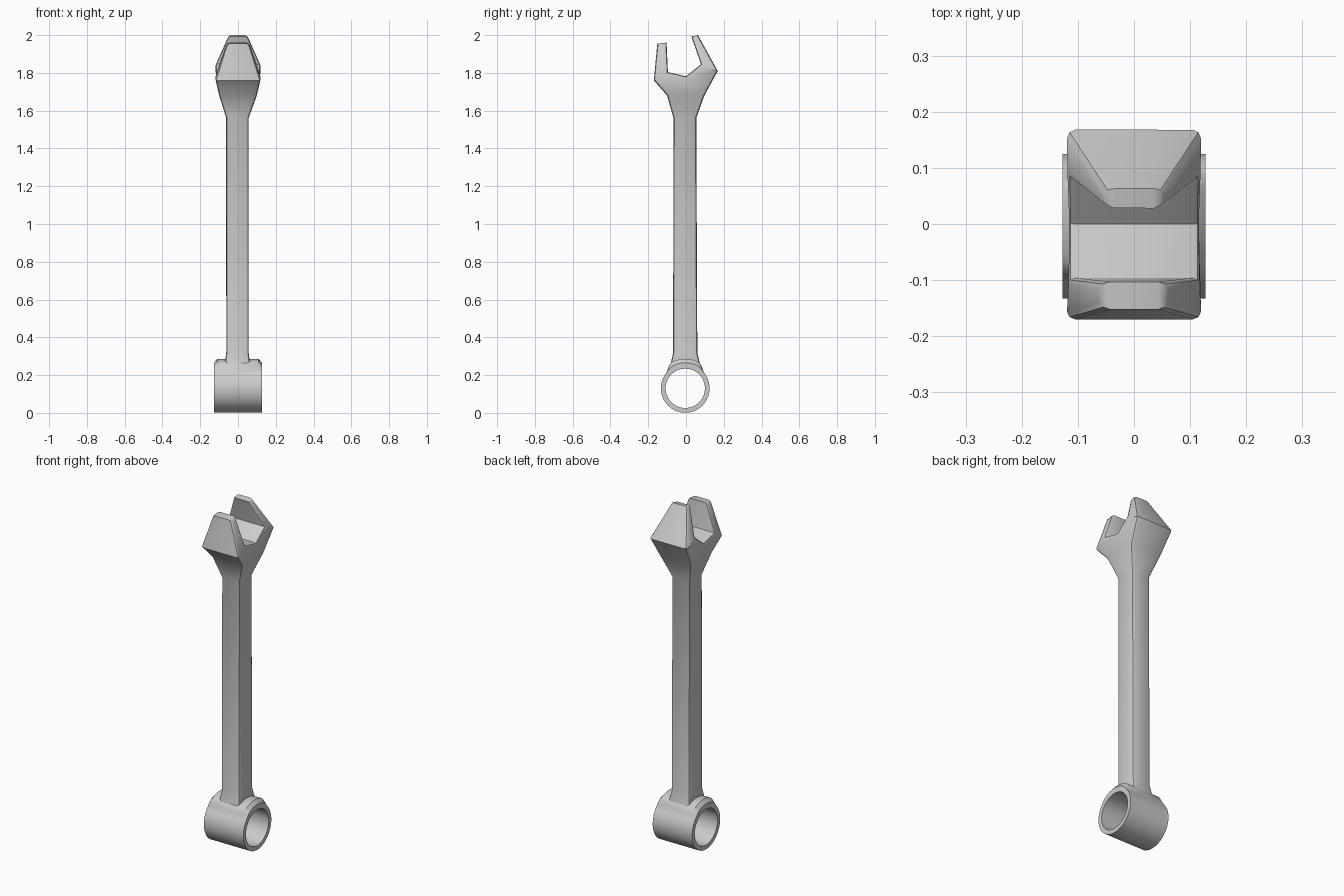
import bpy, bmesh, math

if "Cube" in bpy.data.objects:
    bpy.data.objects.remove(bpy.data.objects["Cube"])


def finish(bm, name, angle):
    bmesh.ops.recalc_face_normals(bm, faces=bm.faces)
    me = bpy.data.meshes.new(name)
    bm.to_mesh(me)
    bm.free()
    ob = bpy.data.objects.new(name, me)
    bpy.context.collection.objects.link(ob)
    bpy.ops.object.select_all(action='DESELECT')
    ob.select_set(True)
    bpy.context.view_layer.objects.active = ob
    bpy.ops.object.shade_smooth_by_angle(angle=math.radians(angle))
    return ob


# Shaft and open jaw: side outline points (y, z, half width in x)
pts = [
    (-.080, .262, .067), (.073, .262, .067),    # 0 1 flared foot
    (-.068, .320, .059), (.060, .320, .059),    # 2 3 shaft bottom
    (-.066, 1.56, .059), (.054, 1.56, .059),    # 4 5 shaft top
    (-.100, 1.68, .100), (.097, 1.68, .100),    # 6 7 head base
    (0, 1.782, .118),                           # 8 throat
    (-.170, 1.76, .119), (-.096, 1.804, .118),  # 9 10 front jaw
    (-.152, 1.955, .058), (-.103, 1.96, .058),  # 11 12 front tip
    (.168, 1.81, .119), (.080, 1.846, .118),    # 13 14 back jaw
    (.063, 2.0, .050), (.028, 1.993, .050),     # 15 16 back tip
]
sides = [(0, 1, 3, 2), (2, 3, 5, 4), (4, 5, 7, 6), (6, 7, 8), (6, 8, 10, 9),
         (9, 10, 12, 11), (7, 13, 14, 8), (13, 15, 16, 14)]
bm = bmesh.new()
left, right = ([bm.verts.new((s * h - (.003 if z < 1.6 else 0), y, z))
                for y, z, h in pts] for s in (-1, 1))
for f in sides:
    bm.faces.new([left[i] for i in f])
    bm.faces.new([right[i] for i in reversed(f)])
# Walls along every outline edge, used by one side face only
pairs = [(f[i], f[(i + 1) % len(f)]) for f in sides for i in range(len(f))]
rim = []
for a, b in pairs:
    if (b, a) in pairs:
        continue
    bm.faces.new((left[b], left[a], right[a], right[b]))
    rim += [bm.edges.get((v[a], v[b])) for v in (left, right)]
bmesh.ops.recalc_face_normals(bm, faces=bm.faces)
bmesh.ops.bevel(bm, geom=rim, offset=.014, segments=2, profile=.5,
                affect='EDGES', clamp_overlap=True)
finish(bm, "shaft_and_jaw", 35)

# Closed ring with a hump where the shaft joins
N, CY, CZ, R, R_IN, HX = 64, -.004, .130, .129, .104, .127


def hump(a):
    d = abs(math.degrees(a))
    t = min(1, max(0, (52 - d) / 26))
    return .027 * t * t * (3 - 2 * t)


sections = [(-HX, R_IN, None), (-HX, R, .25), (-.109, R, 1),
            (.109, R, 1), (HX, R, .25), (HX, R_IN, None)]
bm = bmesh.new()
loops = []
for x, r, k in sections:
    loop = []
    for i in range(N):
        a = 2 * math.pi * i / N - math.pi
        rr = r + (k * hump(a) if k else 0)
        loop.append(bm.verts.new((x, CY + rr * math.sin(a), CZ + rr * math.cos(a))))
    loops.append(loop)
for j, p in enumerate(loops):
    q = loops[(j + 1) % len(loops)]
    for i in range(N):
        n = (i + 1) % N
        bm.faces.new((p[i], p[n], q[n], q[i]))
finish(bm, "ring_end", 40)
